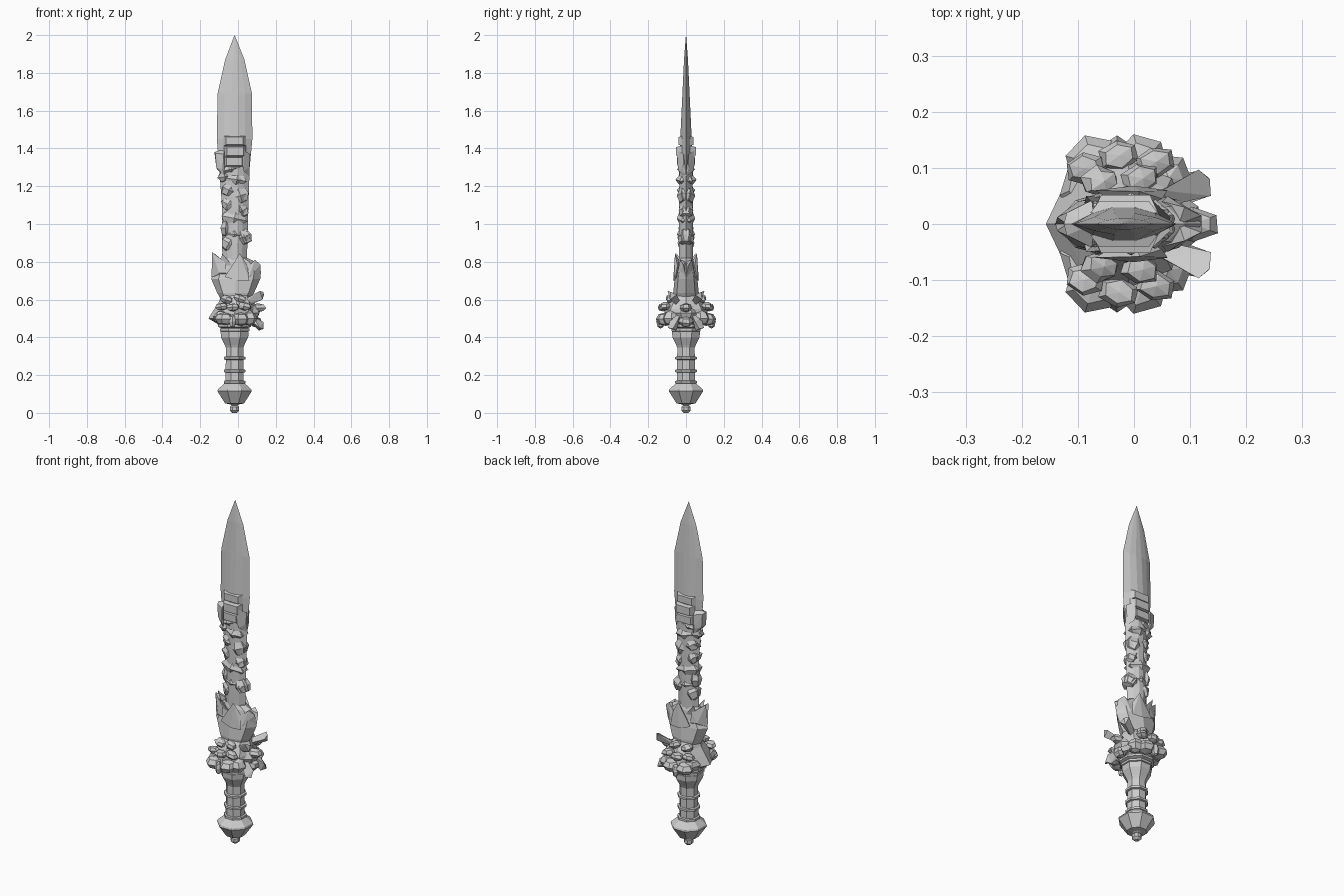
import bpy, bmesh, math, random
from mathutils import Vector, Matrix

random.seed(4)
CX = -0.018  # blade axis


def finish(bm, name):
    bmesh.ops.recalc_face_normals(bm, faces=bm.faces)
    me = bpy.data.meshes.new(name)
    bm.to_mesh(me)
    bm.free()
    ob = bpy.data.objects.new(name, me)
    bpy.context.collection.objects.link(ob)
    return ob


def loft(name, rings):
    """Skin a list of equally long point rings and cap both ends."""
    bm = bmesh.new()
    vs = [[bm.verts.new(p) for p in r] for r in rings]
    n = len(vs[0])
    for a, b in zip(vs, vs[1:]):
        for i in range(n):
            j = (i + 1) % n
            bm.faces.new((a[i], a[j], b[j], b[i]))
    bm.faces.new(vs[0])
    bm.faces.new(vs[-1])
    return finish(bm, name)


def oval(x0, x1, ry, z, n=8, turn=0.0):
    c, rx = (x0 + x1) / 2, (x1 - x0) / 2
    k = 1 / math.cos(turn)
    return [(c + rx * k * math.cos(math.tau * i / n + turn),
             ry * k * math.sin(math.tau * i / n + turn), z) for i in range(n)]


def lathe(name, profile):
    loft(name, [oval(CX - r, CX + r, r, z, 8, math.pi / 8) for r, z in profile])


def mirror_y(bm):
    geo = bmesh.ops.duplicate(bm, geom=bm.verts[:] + bm.edges[:] + bm.faces[:])["geom"]
    for v in geo:
        if isinstance(v, bmesh.types.BMVert):
            v.co.y *= -1


def chunk(name, pos, size, tilt=0.0, yaw=0.0, jitter=0.2, both=True):
    """Faceted rock-like lump, optionally repeated on the other side in y."""
    bm = bmesh.new()
    bmesh.ops.create_uvsphere(bm, u_segments=6, v_segments=4, radius=1)
    rot = Matrix.Rotation(yaw, 3, 'Z') @ Matrix.Rotation(tilt, 3, 'Y')
    for v in bm.verts:
        f = 1 + random.uniform(-jitter, jitter / 2)
        v.co = rot @ Vector([v.co[i] * f * size[i] for i in range(3)]) + Vector(pos)
    if both:
        mirror_y(bm)
    return finish(bm, name)


def hull(name, points):
    """Convex facet plate repeated on both sides in y."""
    bm = bmesh.new()
    for p in points:
        bm.verts.new(p)
    bmesh.ops.convex_hull(bm, input=bm.verts[:])
    mirror_y(bm)
    return finish(bm, name)


# Pommel, grip and collar
lathe("pommel", [(.012, 0), (.024, .012), (.024, .032), (.016, .04), (.022, .045),
                 (.05, .05), (.091, .115), (.088, .125), (.055, .155), (.05, .16)])
lathe("grip", [(.048, .15), (.046, .345), (.052, .36), (.072, .40), (.074, .43),
               (.06, .44), (.06, .48)])
for z in (.163, .222, .29):
    lathe("grip_ring", [(.046, z - .009), (.057, z - .006), (.057, z + .006), (.046, z + .009)])
for z, r in ((.44, .078), (.462, .088)):
    lathe("collar_ring", [(r - .015, z - .012), (r, z - .006), (r, z + .006), (r - .015, z + .012)])

# Blade with a lens-shaped section
rows = [(.62, -.075, .04, .04), (.9, -.085, .05, .04), (1.1, -.085, .055, .038),
        (1.3, -.1, .062, .036), (1.45, -.112, .076, .032), (1.69, -.108, .074, .02),
        (1.87, -.068, .034, .011), (2.0, -.0185, -.0175, .0005)]
rings = []
for z, a, b, t in rows:
    s, h = [], (b - a) / 2
    for u, w in ((1, 0), (.6, .6), (.2, .95), (-.2, .95), (-.6, .6),
                 (-1, 0), (-.6, -.6), (-.2, -.95), (.2, -.95), (.6, -.6)):
        s.append(((a + b) / 2 + u * h, w * t, z))
    rings.append(s)
loft("blade", rings)

# Guard core, pointed towards -x
loft("guard_core", [oval(a, b, y, z) for z, a, b, y in (
    (.45, -.085, .05, .07), (.475, -.115, .08, .10), (.50, -.157, .105, .115),
    (.55, -.125, .10, .115), (.59, -.10, .085, .09), (.64, -.085, .06, .055))])
# Big rounded lobes on the two flat sides
for x, y, r in ((-.072, .108, .050), (.015, .108, .050)):
    chunk("guard_lobe", (x, y, .497), (r, .054, .036), 0, .3, .08)
chunk("guard_lobe_front", (.062, .082, .50), (.042, .045, .045), 0, .4, .15)
chunk("guard_lobe_back", (-.09, .07, .51), (.04, .06, .035), 0, -.3, .15)
chunk("guard_drop", (-.03, .135, .485), (.02, .022, .04), 0, 0, .1)
for x, y, z in ((-.085, .10, .562), (-.025, .122, .56), (.035, .11, .565),
                (-.06, .075, .60), (.01, .08, .605)):
    chunk("guard_brow", (x, y, z), (.04, .03, .022), random.uniform(-.4, .4), .2, .15)

# Snout, horns and jaw spikes reaching towards +x
chunk("snout", (.105, 0, .556), (.05, .032, .024), 0, 0, .06, False)
chunk("snout_root", (.07, 0, .53), (.05, .06, .055), 0, 0, .12, False)
chunk("jaw", (.09, 0, .485), (.042, .04, .03), .3, 0, .1, False)
hull("horn", [(.03, .05, .58), (.05, .03, .585), (.05, .06, .61), (.06, .05, .57),
              (.115, .097, .645), (.135, .08, .64), (.137, .05, .625), (.12, .06, .61),
              (.13, .085, .60)])
hull("jaw_spike", [(.04, .03, .51), (.04, .08, .51), (.08, .03, .52), (.08, .08, .51),
                   (.115, .095, .45), (.135, .07, .445), (.135, .05, .48), (.11, .05, .435)])

# Bulb with flame-like crown
loft("bulb", [oval(a, b, y, z) for z, a, b, y in (
    (.60, -.09, .06, .065), (.635, -.11, .085, .068), (.71, -.142, .118, .06),
    (.75, -.125, .122, .052), (.80, -.11, .09, .044), (.82, -.08, .05, .036))])
hull("crown_left", [(-.14, 0, .72), (-.115, .0, .70), (-.137, .012, .85), (-.10, .04, .74),
                    (-.06, .05, .74), (-.07, .045, .80), (-.12, 0, .84)])
hull("crown_middle", [(-.07, .06, .72), (.06, .06, .70), (.0, .068, .70), (.01, .058, .845),
                      (-.03, .05, .77), (.05, .045, .78), (.0, .02, .78)])
hull("crown_right", [(.12, 0, .72), (.06, .05, .72), (.12, .015, .785), (.09, .03, .81),
                     (.05, .04, .77), (.08, 0, .80)])
hull("crown_inner", [(-.09, .03, .78), (-.03, .045, .78), (-.085, .05, .845), (-.06, .02, .80)])

# Rocky ornament winding up the blade: x, z, half width, half height, depth, tilt
for x, z, w, h, d, t in (
        (-.045, .90, .05, .05, .048, .5), (.03, .93, .045, .045, .045, -.4),
        (-.02, .945, .05, .03, .053, .1), (-.065, .98, .03, .05, .038, 0),
        (-.02, 1.03, .075, .045, .048, .2), (.02, 1.07, .04, .04, .043, -.5),
        (-.05, 1.10, .05, .035, .042, .5), (.01, 1.15, .055, .05, .046, -.3),
        (-.045, 1.18, .05, .04, .045, .4), (-.01, 1.235, .065, .035, .052, .15),
        (-.075, 1.25, .035, .03, .040, -.2), (-.04, 1.29, .06, .03, .044, -.2)):
    chunk("blade_scale", (x, 0, z), (w, d, h), t, random.uniform(-.2, .2), .18)

# Stepped head piece at the top of the ornament
for x, z, w, h, d in ((-.02, 1.33, .055, .028, .048), (-.015, 1.385, .058, .03, .052),
                      (-.018, 1.44, .06, .027, .040)):
    hull("ornament_head", [(x + sx * w * k, y, z + sz * h * k) for sx in (-1, 1)
                           for sz in (-1, 1) for k, y in ((1, .02), (.75, d))])
hull("ornament_crest", [(-.11, 0, 1.29), (-.125, 0, 1.38), (-.115, .02, 1.30), (-.12, .02, 1.375),
                        (-.08, .04, 1.29), (-.075, .042, 1.37), (-.07, .035, 1.25), (-.07, 0, 1.4)])
hull("ornament_cheek", [(.03, .04, 1.28), (.06, .015, 1.30), (.065, .012, 1.37), (.03, .045, 1.39),
                        (.02, .045, 1.33), (.06, 0, 1.25)])
